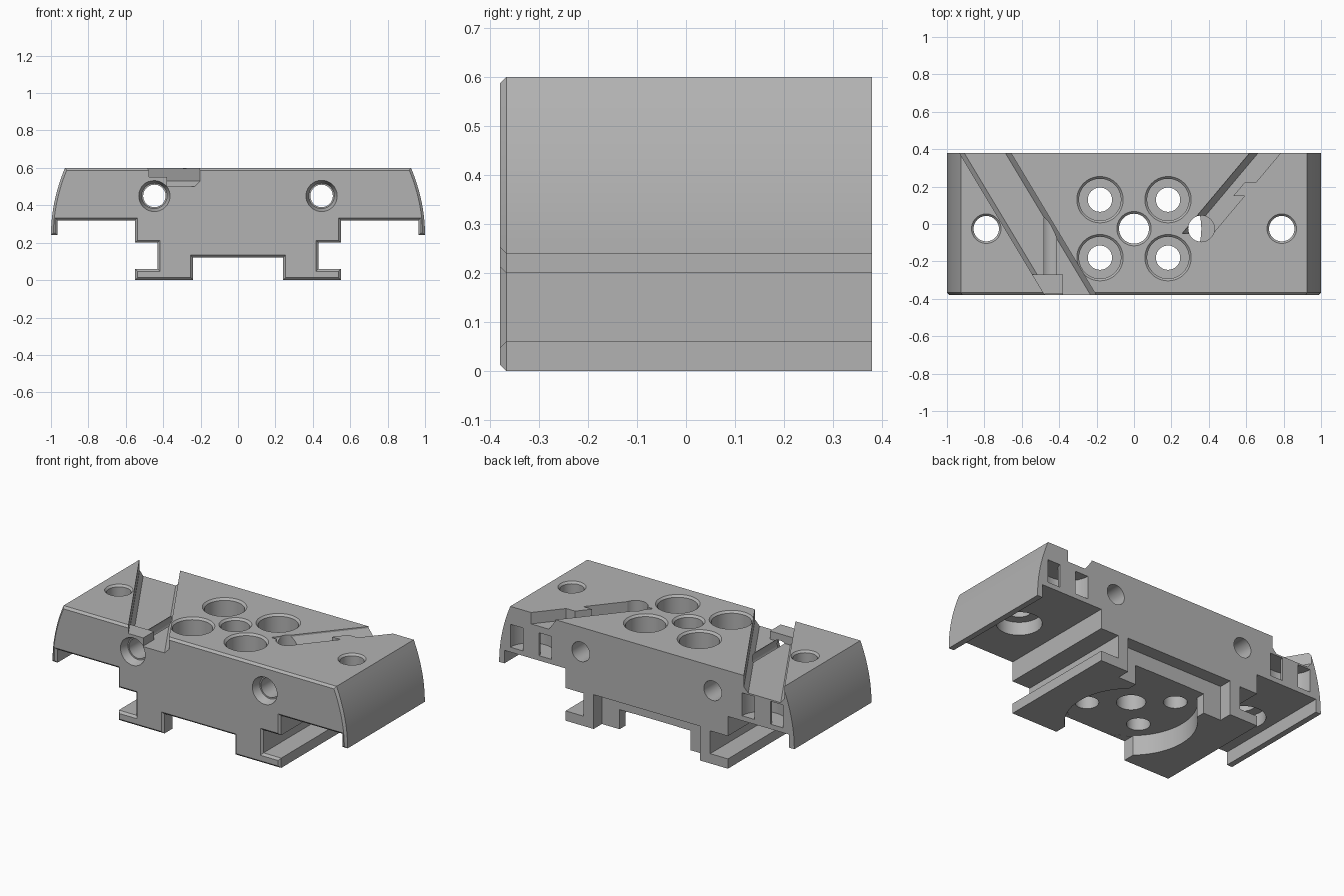
import bpy, bmesh, math
from mathutils import Matrix, Vector

old = bpy.data.objects.get("Cube")
if old:
    bpy.data.objects.remove(old, do_unlink=True)

grey = bpy.data.materials.new("plain_grey")
grey.use_nodes = True
grey.diffuse_color = (0.45, 0.45, 0.45, 1)
grey.node_tree.nodes["Principled BSDF"].inputs["Base Color"].default_value = grey.diffuse_color

FRONT, BACK, TOP = -0.38, 0.38, 0.6
MID_Y = -0.025


def make(name, bm):
    bmesh.ops.recalc_face_normals(bm, faces=bm.faces[:])
    mesh = bpy.data.meshes.new(name)
    bm.to_mesh(mesh)
    bm.free()
    mesh.materials.append(grey)
    obj = bpy.data.objects.new(name, mesh)
    bpy.context.scene.collection.objects.link(obj)
    return obj


def prism(name, section, y0, y1, shear=0.0, chamfer=0.0):
    """Extrude an (x, z) section along y, sliding x by shear * y."""
    bm = bmesh.new()
    ends = [[bm.verts.new((x + shear * y, y, z)) for x, z in section] for y in (y0, y1)]
    front = bm.faces.new(ends[0])
    bm.faces.new(ends[1][::-1])
    n = len(section)
    for i in range(n):
        j = (i + 1) % n
        bm.faces.new((ends[0][i], ends[1][i], ends[1][j], ends[0][j]))
    bmesh.ops.recalc_face_normals(bm, faces=bm.faces[:])
    if chamfer:
        bmesh.ops.bevel(bm, geom=list(front.edges), offset=chamfer, segments=1,
                        affect='EDGES', clamp_overlap=True)
    return make(name, bm)


def box(name, x0, x1, y0, y1, z0, z1):
    return prism(name, [(x0, z0), (x1, z0), (x1, z1), (x0, z1)], y0, y1)


def rod(name, a, b, r0, r1=None, sides=40):
    """Cylinder or cone between two points."""
    a, b = Vector(a), Vector(b)
    d = b - a
    rot = d.to_track_quat('Z', 'Y').to_matrix().to_4x4()
    bm = bmesh.new()
    bmesh.ops.create_cone(bm, cap_ends=True, segments=sides, radius1=r0,
                          radius2=r0 if r1 is None else r1, depth=d.length,
                          matrix=Matrix.Translation((a + b) / 2) @ rot)
    return make(name, bm)


def half_ring(name, cx, cy, inner, outer, z0, z1, steps=20):
    """Curved tunnel whose two mouths open on the back face."""
    bm = bmesh.new()
    rows = []
    for i in range(steps + 1):
        a = math.pi * i / steps
        c, s = math.cos(a), -math.sin(a)
        rows.append([bm.verts.new((cx + r * c, cy + r * s, z))
                     for r, z in ((inner, z0), (outer, z0), (outer, z1), (inner, z1))])
    for p, q in zip(rows, rows[1:]):
        for k in range(4):
            m = (k + 1) % 4
            bm.faces.new((p[k], p[m], q[m], q[k]))
    bm.faces.new(rows[0])
    bm.faces.new(rows[-1][::-1])
    return make(name, bm)


# Main body: bowed sides, hooked feet, open channel below
half = [(0.24, 0.12), (0.24, 0), (0.55, 0), (0.55, 0.06), (0.43, 0.06), (0.43, 0.2),
        (0.55, 0.2), (0.55, 0.32), (0.965, 0.32), (0.965, 0.24)]
for i in range(13):
    t = i / 12
    half.append((1 - 0.075 * t * t, 0.24 + 0.36 * t))
outline = half + [(-x, z) for x, z in reversed(half)]
body = prism("mount_body", outline, FRONT, BACK, chamfer=0.013)

steps = []


def cut(obj):
    steps.append((obj, 'DIFFERENCE'))


# Wide slanted channel in the top, with a raised pad over the screw hole
SLANT = -0.6
cut(prism("wide_channel", [(-0.705, 0.65), (-0.705, 0.53), (-0.68, 0.5),
                           (-0.46, 0.5), (-0.43, 0.53), (-0.43, 0.65)], -0.45, 0.45, SLANT))
steps.append((box("channel_pad", -0.56, -0.38, -0.374, -0.27, 0.47, 0.55), 'UNION'))

# Narrow slanted slot, pinched part way along
for y0, y1, width in ((-0.05, 0.15, 0.165), (0.14, 0.235, 0.105), (0.225, 0.45, 0.165)):
    cut(prism("narrow_slot", [(0.3, 0.65), (0.3, 0.59), (0.345, 0.53),
                              (0.3 + width, 0.53), (0.3 + width, 0.65)], y0, y1, 0.84))
cut(rod("slot_hole", (0.36, MID_Y, 0.11), (0.36, MID_Y, 0.7), 0.07))

# Round pocket and stepped rear pocket underneath
cut(rod("round_pocket", (0, MID_Y, -0.1), (0, MID_Y, 0.121), 0.36, sides=64))
cut(box("rear_pocket", -0.36, 0.36, 0.3, 0.45, -0.1, 0.21))

# Centre hole and four counterbored holes
cut(rod("centre_hole", (0, MID_Y, -0.1), (0, MID_Y, 0.7), 0.08))
cut(rod("centre_rim", (0, MID_Y, 0.588), (0, MID_Y, 0.612), 0.08, 0.104))
for x in (-0.182, 0.182):
    for y in (MID_Y - 0.155, MID_Y + 0.155):
        cut(rod("bolt_hole", (x, y, -0.1), (x, y, 0.7), 0.065))
        cut(rod("bolt_head", (x, y, 0.32), (x, y, 0.7), 0.112))
        cut(rod("bolt_rim", (x, y, 0.588), (x, y, 0.612), 0.112, 0.136))

# Mirrored side holes, long screw holes and curved strap tunnels
for side in (-1, 1):
    x = side * 0.79
    cut(rod("side_hole", (x, MID_Y, 0.1), (x, MID_Y, 0.7), 0.068))
    cut(rod("side_hole_rim", (x, MID_Y, 0.588), (x, MID_Y, 0.612), 0.068, 0.09))
    cut(rod("side_counterbore", (x, MID_Y, 0.2), (x, MID_Y, 0.4), 0.125))
    s = side * 0.447
    cut(rod("screw_hole", (s, -0.5, 0.45), (s, 0.5, 0.45), 0.06))
    cut(rod("screw_rim", (s, -0.4, 0.45), (s, -0.33, 0.45), 0.09, 0.068))
    cut(half_ring("strap_tunnel", side * 0.785, 0.383, 0.055, 0.14, 0.35, 0.49))

# Apply every cut in order, then drop the cutters
for obj, op in steps:
    mod = body.modifiers.new(obj.name, 'BOOLEAN')
    mod.operation = op
    mod.solver = 'EXACT'
    mod.object = obj
    obj.hide_render = True
bpy.context.view_layer.update()
graph = bpy.context.evaluated_depsgraph_get()
result = bpy.data.meshes.new_from_object(body.evaluated_get(graph))
body.modifiers.clear()
body.data = result
for obj, op in steps:
    bpy.data.objects.remove(obj, do_unlink=True)
result.materials.clear()
result.materials.append(grey)
for poly in result.polygons:
    poly.material_index = 0

# Smooth the curved walls, keep edges crisp
bpy.ops.object.select_all(action='DESELECT')
body.select_set(True)
bpy.context.view_layer.objects.active = body
bpy.ops.object.shade_smooth_by_angle(angle=math.radians(25))
